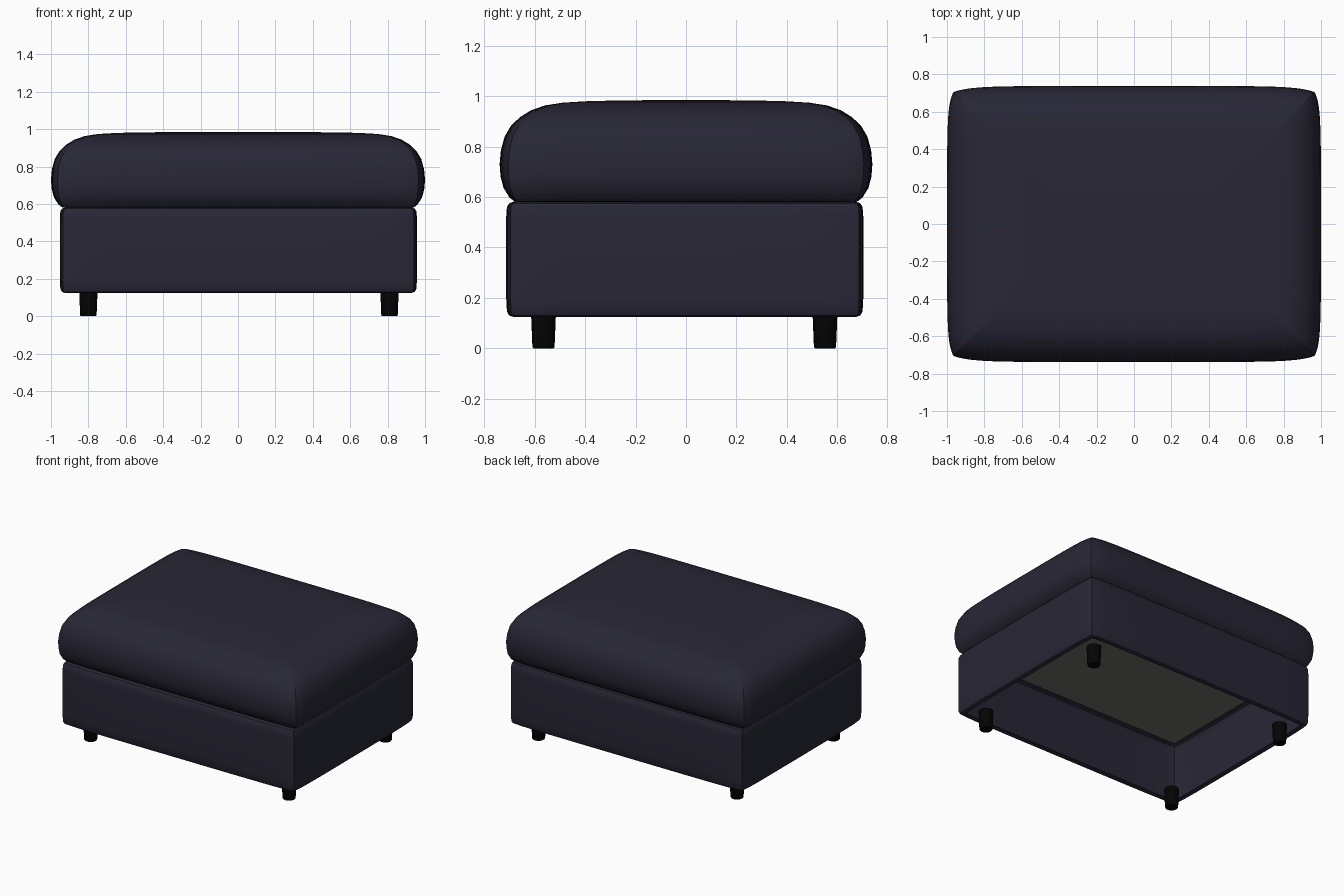
import bpy, bmesh, math

if "Cube" in bpy.data.objects:
    bpy.data.objects.remove(bpy.data.objects["Cube"])

def material(name, rgb):
    m = bpy.data.materials.new(name)
    m.diffuse_color = (*rgb, 1)
    m.use_nodes = True
    m.node_tree.nodes["Principled BSDF"].inputs["Base Color"].default_value = m.diffuse_color
    return m

NAVY = material("navy leather", (0.021, 0.0197, 0.036))
BLACK = material("black leg", (0.0012, 0.0012, 0.0012))
GREY = material("grey lining", (0.155, 0.155, 0.15))
SEG = 28

def ring(hx, hy, bow):
    """Rectangle outline with mitred corners and sides that bow outward."""
    pts = []
    for side in range(4):
        for i in range(SEG):
            t = math.sin(math.pi / 2 * (2 * i / SEG - 1))
            drop = bow * (0.35 * abs(t) ** 4 + 0.65 * abs(t) ** 14)
            if side % 2 == 0:
                p = (hx - drop, t * (hy - bow))
            else:
                p = (-t * (hx - bow), hy - drop)
            s = -1 if side >= 2 else 1
            pts.append((p[0] * s, p[1] * s))
    return pts

def loft(name, hx, hy, profile, mat, closed=False, angle=28, cx=0, cy=0):
    """profile: (inset, z, bow) rows; closed joins last ring to first."""
    bm = bmesh.new()
    rings = [[bm.verts.new((x + cx, y + cy, z)) for x, y in ring(hx - d, hy - d, b)]
             for d, z, b in profile]
    pairs = list(zip(rings, rings[1:]))
    if closed:
        pairs.append((rings[-1], rings[0]))
    else:
        bm.faces.new(rings[0][::-1])
        bm.faces.new(rings[-1])
    n = SEG * 4
    for a, b in pairs:
        for i in range(n):
            j = (i + 1) % n
            bm.faces.new((a[i], a[j], b[j], b[i]))
    bmesh.ops.recalc_face_normals(bm, faces=bm.faces)
    return finish(name, bm, mat, angle)

def finish(name, bm, mat, angle):
    me = bpy.data.meshes.new(name)
    bm.to_mesh(me)
    bm.free()
    ob = bpy.data.objects.new(name, me)
    bpy.context.collection.objects.link(ob)
    me.materials.append(mat)
    bpy.ops.object.select_all(action='DESELECT')
    ob.select_set(True)
    bpy.context.view_layer.objects.active = ob
    bpy.ops.object.shade_smooth_by_angle(angle=math.radians(angle))
    return ob

# Plump seat cushion
loft("cushion", 1.0, 0.739, [
    (0.10, 0.578, 0.005), (0.060, 0.582, 0.012), (0.040, 0.597, 0.018),
    (0.016, 0.635, 0.026), (0.004, 0.68, 0.032), (0.0, 0.73, 0.034),
    (0.005, 0.785, 0.034), (0.020, 0.84, 0.032), (0.045, 0.882, 0.030),
    (0.080, 0.916, 0.028), (0.125, 0.944, 0.024), (0.18, 0.963, 0.020),
    (0.25, 0.974, 0.015), (0.35, 0.980, 0.01), (0.48, 0.983, 0.006),
    (0.62, 0.984, 0.003)], NAVY)

# Upholstered thin-walled base with rolled edges, open underneath
loft("base", 0.955, 0.708, [
    (0.045, 0.130, 0.008), (0.028, 0.125, 0.010), (0.012, 0.130, 0.013),
    (0.003, 0.147, 0.016), (0.0, 0.20, 0.017), (0.0, 0.52, 0.017),
    (0.003, 0.56, 0.016), (0.012, 0.575, 0.013), (0.030, 0.582, 0.010),
    (0.10, 0.580, 0.0), (0.10, 0.572, 0.0), (0.034, 0.572, 0.010),
    (0.018, 0.564, 0.013), (0.010, 0.55, 0.016), (0.008, 0.52, 0.017),
    (0.008, 0.20, 0.017), (0.010, 0.155, 0.016), (0.020, 0.140, 0.013),
    (0.045, 0.138, 0.008)], NAVY, closed=True, cx=0.002, cy=-0.005)

# Lining panel seen from below
loft("lining_panel", 0.90, 0.655, [(0, 0.566, 0), (0, 0.574, 0)], GREY)

# Tapered round legs
for sx, nx in ((-1, "left"), (1, "right")):
    for sy, ny in ((-1, "front"), (1, "back")):
        bm = bmesh.new()
        prof = [(0.040, 0.0), (0.044, 0.006), (0.049, 0.13), (0.049, 0.14)]
        loops = [[bm.verts.new((0.005 + sx * 0.805 + r * math.cos(k * math.pi / 12),
                                -0.007 + sy * 0.558 + r * math.sin(k * math.pi / 12), z))
                  for k in range(24)] for r, z in prof]
        bm.faces.new(loops[0][::-1])
        bm.faces.new(loops[-1])
        for a, b in zip(loops, loops[1:]):
            for k in range(24):
                m = (k + 1) % 24
                bm.faces.new((a[k], a[m], b[m], b[k]))
        finish(f"{ny}_{nx}_leg", bm, BLACK, 35)
